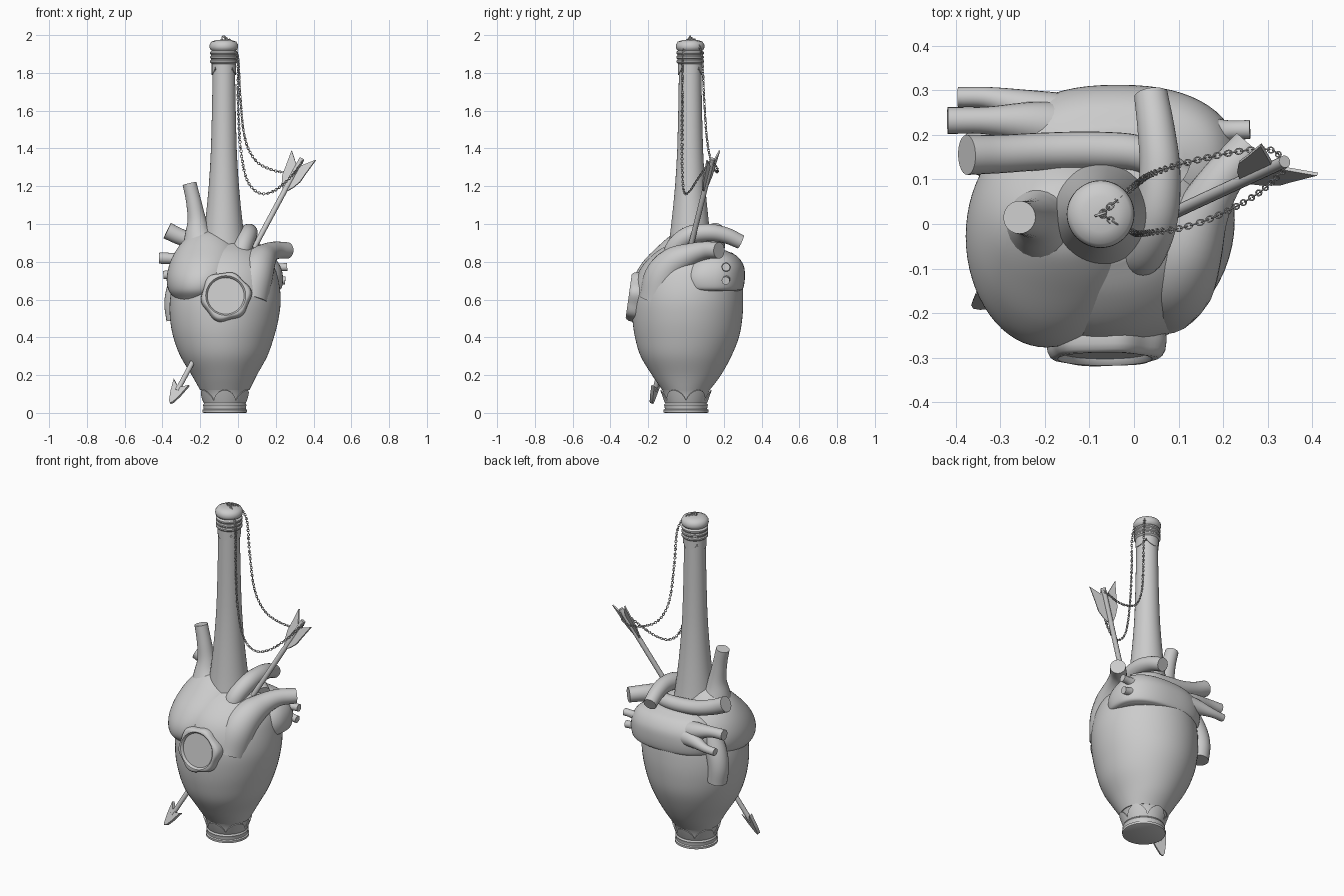
import bpy, bmesh, math
from mathutils import Vector, Matrix

if "Cube" in bpy.data.objects:
    bpy.data.objects.remove(bpy.data.objects["Cube"])

def finish(bm, name, angle=40):
    bmesh.ops.recalc_face_normals(bm, faces=bm.faces)
    me = bpy.data.meshes.new(name)
    bm.to_mesh(me)
    bm.free()
    ob = bpy.data.objects.new(name, me)
    bpy.context.collection.objects.link(ob)
    bpy.context.view_layer.objects.active = ob
    ob.select_set(True)
    bpy.ops.object.shade_smooth_by_angle(angle=math.radians(angle))
    ob.select_set(False)
    return ob

def skin(name, rings, angle=40):
    """Bridge a list of closed rings and cap both ends."""
    bm = bmesh.new()
    vs = [[bm.verts.new(p) for p in r] for r in rings]
    n = len(vs[0])
    for a, b in zip(vs, vs[1:]):
        for i in range(n):
            j = (i + 1) % n
            bm.faces.new((a[i], a[j], b[j], b[i]))
    bm.faces.new(vs[0])
    bm.faces.new(vs[-1])
    return finish(bm, name, angle)

def spline(rows, steps=6):
    """Catmull-Rom through tuples of any length."""
    v = [Vector(r) for r in rows]
    v = [2 * v[0] - v[1]] + v + [2 * v[-1] - v[-2]]
    out = []
    for a, b, c, d in zip(v, v[1:], v[2:], v[3:]):
        for k in range(steps):
            t = k / steps
            out.append(0.5 * (2 * b + (c - a) * t + (2 * a - 5 * b + 4 * c - d) * t * t
                              + (3 * b - a - 3 * c + d) * t ** 3))
    return out + [v[-2]]

def loft(name, rows, n=64, power=1.0):
    """Rows are (z, x min, x max, y min, y max)."""
    rings = []
    for z, x0, x1, y0, y1 in spline(rows):
        ring = []
        for i in range(n):
            a = 2 * math.pi * i / n
            c, s = math.cos(a), math.sin(a)
            ring.append(((x0 + x1) / 2 + (x1 - x0) / 2 * math.copysign(abs(c) ** power, c),
                         (y0 + y1) / 2 + (y1 - y0) / 2 * math.copysign(abs(s) ** power, s), z))
        rings.append(ring)
    return skin(name, rings)

def tube(name, rows, n=24, steps=6):
    """Rows are (x, y, z, radius)."""
    pts = spline(rows, steps)
    pos = [p.to_3d() for p in pts]
    rings = []
    for i, p in enumerate(pos):
        d = (pos[min(i + 1, len(pos) - 1)] - pos[max(i - 1, 0)]).normalized()
        ref = Vector((0.13, 0.3, 1)) if abs(d.z) < 0.75 else Vector((0, 1, 0))
        if i == 0:
            u = d.cross(ref).normalized()
        u = (u - d * u.dot(d)).normalized()
        w = d.cross(u)
        rings.append([p + pts[i][3] * (math.cos(2 * math.pi * k / n) * u
                                       + math.sin(2 * math.pi * k / n) * w) for k in range(n)])
    return skin(name, rings)

def lathe(name, profile, matrix, n=48, wave=lambda a, k: (1, 0)):
    """Profile of (r, z); wave gives radius factor and z shift per angle and row."""
    rings = []
    for k, (r, z) in enumerate(profile):
        ring = []
        for i in range(n):
            a = 2 * math.pi * i / n
            f, dz = wave(a, k)
            ring.append(matrix @ Vector((r * f * math.cos(a), r * f * math.sin(a), z + dz)))
        rings.append(ring)
    return skin(name, rings)

# heart body and the two atria
loft("heart_body", [(.12, -.20, .06, -.125, .125), (.2, -.245, .10, -.18, .185),
                    (.3, -.305, .155, -.24, .24), (.4, -.342, .19, -.27, .28),
                    (.5, -.36, .215, -.284, .298), (.6, -.36, .226, -.285, .303),
                    (.7, -.34, .215, -.268, .295), (.78, -.31, .188, -.23, .26),
                    (.85, -.25, .13, -.16, .2), (.9, -.17, .04, -.08, .11)])
loft("right_atrium", [(.60, -.33, -.1, -.22, .12), (.65, -.368, -.04, -.27, .2),
                      (.72, -.377, 0, -.272, .22), (.80, -.358, .012, -.228, .2),
                      (.88, -.315, -.005, -.15, .15), (.94, -.26, -.06, -.08, .1),
                      (.965, -.22, -.11, -.03, .06)])
loft("left_atrium", [(.645, -.27, .2, -.02, .28), (.66, -.30, .23, -.05, .303),
                     (.72, -.31, .238, -.06, .312), (.78, -.29, .222, -.03, .305),
                     (.83, -.24, .18, .03, .27), (.86, -.18, .1, .08, .21)], power=.85)

# great vessels
tube("upper_vein", [(-.19, .0, .86, .12), (-.21, .005, .94, .075), (-.218, .01, 1.02, .05),
                    (-.235, .012, 1.12, .04), (-.257, .015, 1.215, .037)])
tube("lower_vein", [(-.27, .15, .75, .06), (-.315, .16, .66, .06), (-.332, .165, .58, .058),
                    (-.325, .165, .49, .054)])
tube("arch_vessel", [(.0, -.08, .8, .05), (.025, -.055, .88, .05), (.05, .02, .94, .05),
                     (.058, .12, .955, .046), (.05, .21, .94, .042), (.038, .29, .905, .038)])
tube("trunk_vessel", [(.06, -.15, .6, .1), (.085, -.12, .72, .1), (.115, -.06, .795, .085),
                      (.155, .03, .84, .06), (.2, .105, .86, .047), (.262, .175, .86, .043)])
tube("right_artery", [(-.375, .155, .965, .045), (-.3, .157, .93, .043), (-.2, .163, .9, .042),
                      (-.08, .165, .885, .042), (.02, .155, .88, .04), (.1, .1, .86, .04)])
for name, rows in {
    "left_vein_upper": [(-.418, .232, .82, .03), (-.33, .232, .815, .031), (-.22, .225, .79, .05), (-.1, .2, .75, .07)],
    "left_vein_lower": [(-.395, .285, .73, .022), (-.32, .282, .735, .025), (-.22, .255, .75, .045), (-.1, .22, .75, .07)],
    "right_vein_upper": [(.26, .212, .772, .021), (.21, .21, .77, .023), (.15, .2, .765, .045), (.08, .18, .75, .06)],
    "right_vein_lower": [(.25, .21, .70, .021), (.21, .21, .705, .023), (.15, .2, .72, .045), (.08, .18, .73, .06)],
}.items():
    tube(name, rows)

# bottle neck, cap and foils
neck = Matrix.Translation((-.075, .022, 0))
lathe("bottle_neck", [(.125, .82), (.112, .9), (.1, 1.0), (.089, 1.1), (.08, 1.2), (.073, 1.3),
                      (.068, 1.4), (.064, 1.55), (.061, 1.7), (.059, 1.85)], neck)
collar = [(.061, 1.845)]
for z in (1.86, 1.883, 1.906):
    collar += [(.068, z - .009), (.073, z - .004), (.073, z + .004), (.068, z + .009)]
collar += [(.064, 1.918), (.073, 1.926), (.076, 1.937), (.075, 1.95), (.066, 1.965), (.04, 1.974), (.012, 1.976)]
lathe("bottle_cap", collar, neck)
lathe("neck_foil", [(.060, 1.832), (.064, 1.832), (.064, 1.855)], neck, 96,
      lambda a, k: (1, -.042 * abs(math.cos(2.0 * a + math.pi / 4 - .785 + math.pi)) ** .6 if k < 2 else 0))

# pedestal with leaf relief
base = Matrix.Translation((-.07, 0, 0))
lathe("pedestal", [(.112, 0), (.118, .003), (.119, .016), (.112, .02), (.113, .034), (.116, .042),
                   (.11, .05), (.108, .058), (.113, .085), (.125, .12), (.136, .137), (.13, .142)], base)
lathe("pedestal_leaves", [(.111, .052), (.115, .06), (.117, .065), (.113, .067)], base, 96,
      lambda a, k: ((1, 0) if k < 2 else (1 + .16 * abs(math.sin(3 * a)) ** .7, .055 * abs(math.sin(3 * a)) ** .7)))

# wax seal
def wax(a, k):
    f = 1 + .045 * math.sin(6 * a + .4) + .025 * math.sin(3 * a + 1) if k < 5 else 1
    return f, 0
seal = Matrix.Translation((-.065, -.293, .62)) @ Matrix.Rotation(math.radians(82), 4, 'X')
lathe("wax_seal", [(.128, -.07), (.131, -.03), (.128, -.008), (.122, .004), (.114, .01), (.106, .01),
                   (.1, .004), (.097, -.004), (.03, -.004)], seal, 72, wax)

# arrow
tip, nock = Vector((-.358, -.182, .05)), Vector((.338, .14, 1.345))
d = (nock - tip).normalized()
u = Vector((.061, -.032, -.025))
u = (u - d * u.dot(d)).normalized()
w = d.cross(u)

def plate(name, origin, pts, thick):
    rings = [[origin + u * a + d * b + w * s * thick for a, b in pts] for s in (-1, 1)]
    return skin(name, rings, 30)

a, b = tip + d * .08, nock
tube("arrow_shaft", [(*a, .013), (*a.lerp(b, .5), .014), (*b, .014)], 16, 2)
half = [(.012, .012), (.03, .06), (.048, .13), (.016, .105)]
plate("arrow_head", tip, [(0, 0)] + half + [(-x, y) for x, y in reversed(half)], .009)
for side, name in ((1, "right_feather"), (-1, "left_feather")):
    plate(name, nock, [(side * x, y) for x, y in
                       [(.008, -.2), (.035, -.165), (.056, -.12), (.062, -.07), (.076, .022), (.008, -.045)]], .004)

# ring and hanging chains
def chain(name, rows, pitch=.0125):
    pts = [p.copy() for p in spline(rows, 30)]
    bpy.ops.mesh.primitive_torus_add(major_radius=.0062, minor_radius=.0019,
                                     major_segments=10, minor_segments=5)
    link = bpy.context.object
    bm, travelled, count = bmesh.new(), 0, 0
    for p, q in zip(pts, pts[1:]):
        travelled += (q - p).length
        if travelled >= count * pitch:
            m = (Matrix.Translation(p) @ (q - p).to_track_quat('X', 'Z').to_matrix().to_4x4()
                 @ Matrix.Rotation(math.pi / 2 * (count % 2), 4, 'X') @ Matrix.Diagonal((1.35, 1, 1, 1)))
            me = link.data.copy()
            me.transform(m)
            bm.from_mesh(me)
            bpy.data.meshes.remove(me)
            count += 1
    bpy.data.objects.remove(link)
    return finish(bm, name, 60)

chain("rear_chain", [(-.07, .025, 1.985), (-.03, .06, 1.96), (.0, .085, 1.88), (.012, .095, 1.68),
                     (.035, .11, 1.46), (.09, .13, 1.34), (.17, .15, 1.29), (.25, .165, 1.275),
                     (.31, .165, 1.295), (.342, .135, 1.335)])
chain("front_chain", [(-.07, .02, 1.985), (-.03, -.005, 1.955), (-.003, -.018, 1.86), (.0, -.02, 1.66),
                      (.012, -.022, 1.42), (.045, -.018, 1.24), (.11, -.008, 1.165), (.19, .02, 1.175),
                      (.28, .07, 1.25), (.345, .13, 1.335)])
bpy.ops.mesh.primitive_torus_add(location=(-.075, .022, 1.985), rotation=(math.pi / 2, 0, .3),
                                 major_radius=.011, minor_radius=.003, major_segments=20, minor_segments=8)
bpy.context.object.name = "cap_ring"
bpy.ops.object.shade_smooth()
